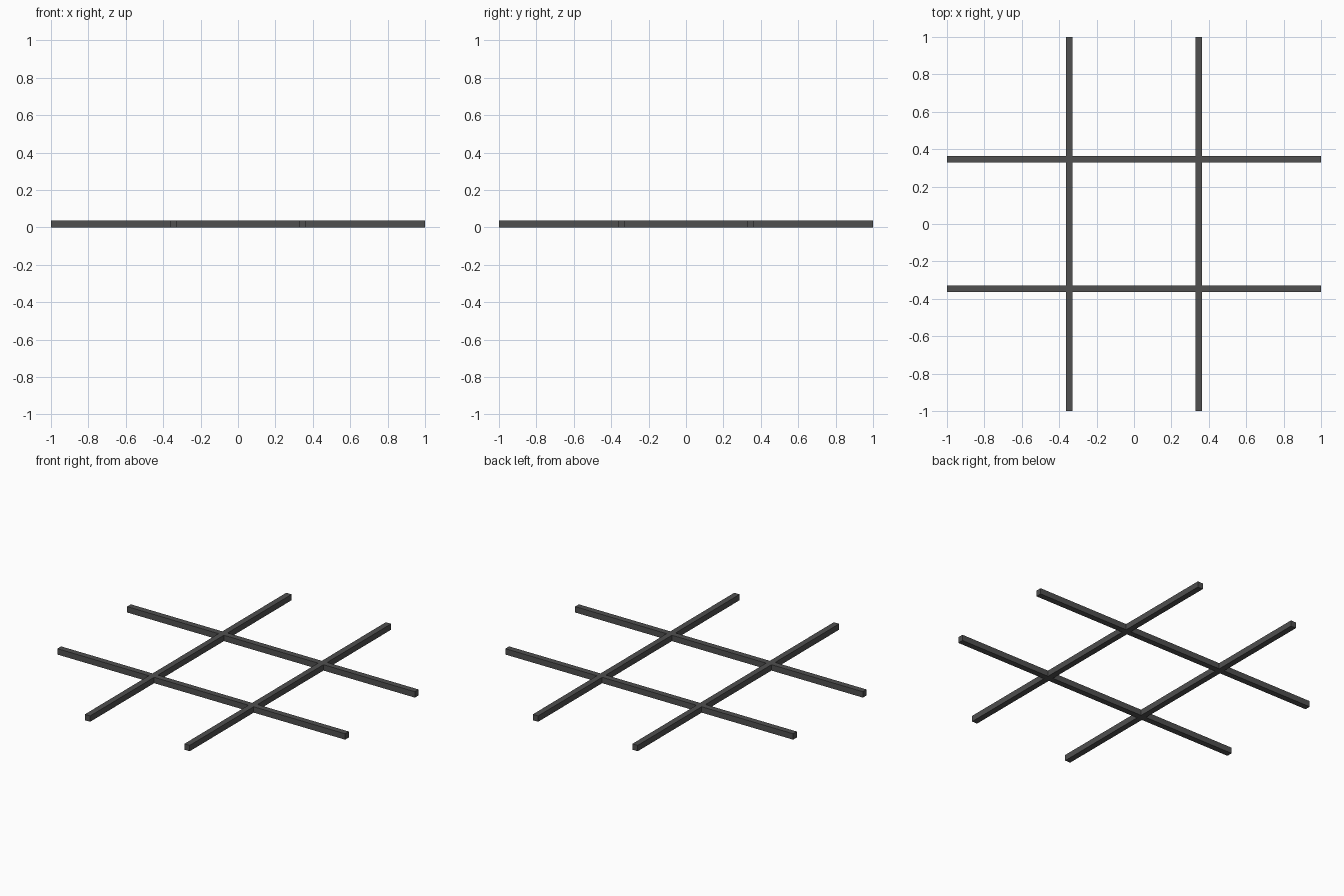
import bpy

if "Cube" in bpy.data.objects:
    bpy.data.objects.remove(bpy.data.objects["Cube"])

SPACING = 0.346   # offset of each bar from the centre
THICK = 0.037     # square bar section

mat = bpy.data.materials.new("dark_grey")
mat.diffuse_color = (0.08, 0.08, 0.08, 1)
mat.use_nodes = True
mat.node_tree.nodes["Principled BSDF"].inputs["Base Color"].default_value = mat.diffuse_color


def bar(name, loc, size):
    bpy.ops.mesh.primitive_cube_add(size=1, location=loc)
    ob = bpy.context.object
    ob.name = name
    ob.scale = size
    bpy.ops.object.transform_apply(location=False, rotation=False, scale=True)
    ob.data.materials.append(mat)


# two crossing pairs of square bars
for side, x in (("left", -SPACING), ("right", SPACING)):
    bar(side + "_bar", (x, 0, THICK / 2), (THICK, 2, THICK))
for side, y in (("front", -SPACING), ("back", SPACING)):
    bar(side + "_bar", (0, y, THICK / 2), (2, THICK, THICK))
